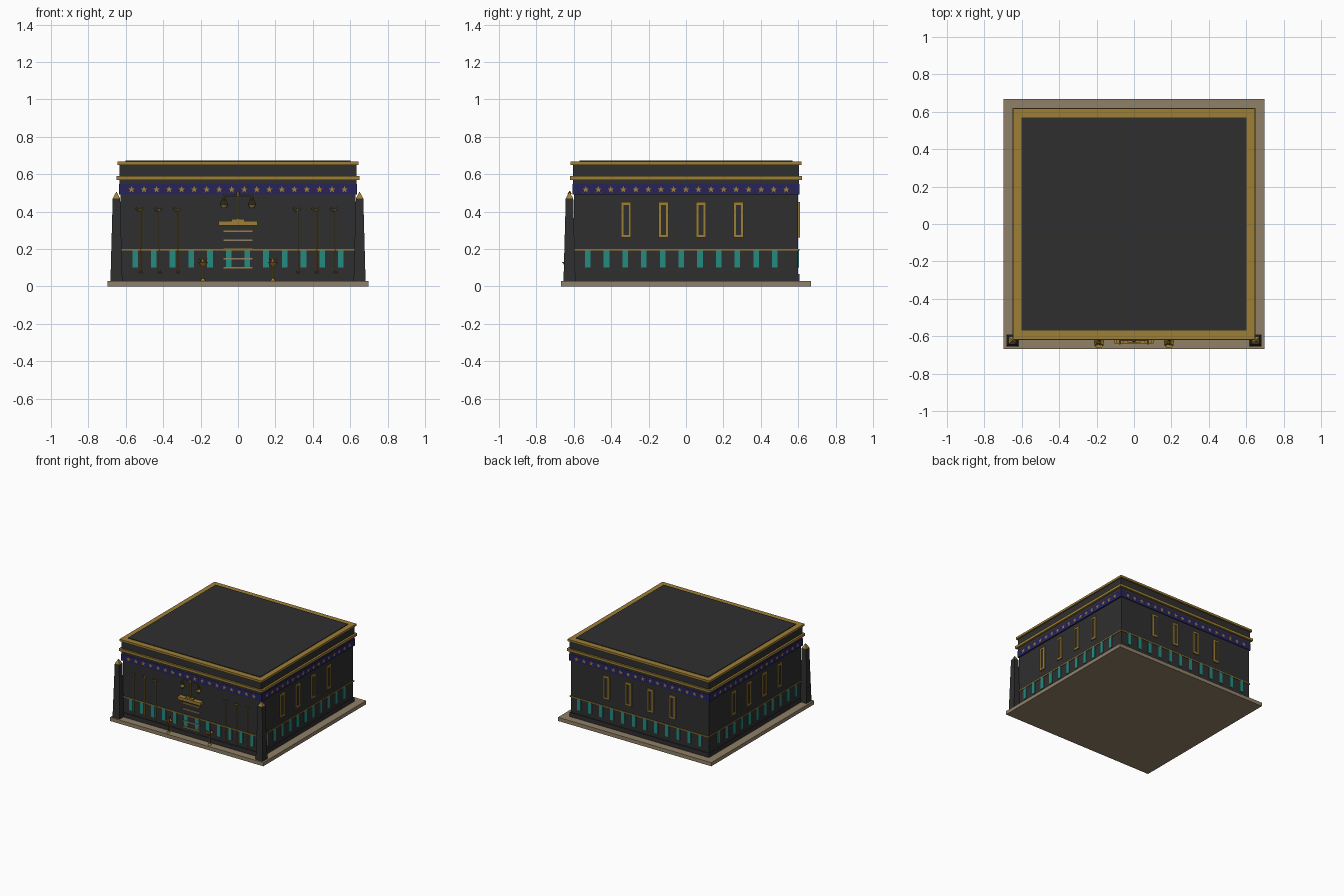
import bpy, bmesh
from math import pi, sin, cos, sqrt
from mathutils import Matrix, Vector

cube = bpy.data.objects.get("Cube")
if cube:
    bpy.data.objects.remove(cube)


def material(name, rgb):
    m = bpy.data.materials.new(name)
    m.use_nodes = True
    m.diffuse_color = (*rgb, 1)
    bsdf = m.node_tree.nodes["Principled BSDF"]
    bsdf.inputs["Base Color"].default_value = (*rgb, 1)
    bsdf.inputs["Roughness"].default_value = 0.7
    return m


DARK = material("dark stone", (0.028, 0.028, 0.028))
GOLD = material("gold", (0.34, 0.21, 0.036))
BLUE = material("deep blue", (0.02, 0.017, 0.10))
TEAL = material("teal", (0.018, 0.26, 0.22))
STONE = material("tan stone", (0.28, 0.22, 0.14))

WX, WY = 0.627, 0.60  # half sizes of the walls
I = Matrix.Identity(4)


class Part:
    """Collects simple solids into one object."""

    def __init__(self, name, mat):
        self.name, self.mat, self.bm = name, mat, bmesh.new()

    def box(self, lo, hi, m=I):
        lo, hi = Vector(lo), Vector(hi)
        t = Matrix.Translation((lo + hi) / 2) @ Matrix.Diagonal((*(hi - lo), 1))
        bmesh.ops.create_cube(self.bm, size=1, matrix=m @ t)
        return self

    def slab(self, hx, hy, z0, z1):
        return self.box((-hx, -hy, z0), (hx, hy, z1))

    def cone(self, base, r1, r2, h, sides=12, turn=0, caps=True):
        t = Matrix.Translation(Vector(base) + Vector((0, 0, h / 2))) @ Matrix.Rotation(turn, 4, "Z")
        bmesh.ops.create_cone(self.bm, cap_ends=caps, segments=sides, radius1=r1, radius2=r2, depth=h, matrix=t)
        return self

    def rod(self, a, b, r, sides=6):
        a, b = Vector(a), Vector(b)
        d = b - a
        t = Matrix.Translation((a + b) / 2) @ d.to_track_quat("Z", "Y").to_matrix().to_4x4()
        bmesh.ops.create_cone(self.bm, cap_ends=True, segments=sides, radius1=r, radius2=r, depth=d.length, matrix=t)
        return self

    def star(self, u, z, y, r, m):
        ring = []
        for i in range(10):
            a, k = pi / 2 + i * pi / 5, r if i % 2 == 0 else r * 0.42
            ring.append(self.bm.verts.new(m @ Vector((u + k * cos(a), y, z + k * sin(a)))))
        self.bm.faces.new(ring)

    def done(self):
        me = bpy.data.meshes.new(self.name)
        self.bm.to_mesh(me)
        self.bm.free()
        me.materials.append(self.mat)
        ob = bpy.data.objects.new(self.name, me)
        bpy.context.collection.objects.link(ob)
        return ob


# Main masses
Part("base_slab", STONE).slab(0.697, 0.667, 0, 0.03).done()
Part("walls", DARK).slab(WX, WY, 0.03, 0.65).done()
Part("plinth", DARK).slab(WX + 0.006, WY + 0.006, 0.03, 0.065).done()
Part("dado_line", GOLD).slab(WX + 0.006, WY + 0.006, 0.193, 0.201).done()
Part("star_band", BLUE).slab(0.637, 0.606, 0.49, 0.547).done()
Part("upper_wall", DARK).slab(0.634, 0.604, 0.547, 0.65).done()
Part("lower_cornice", GOLD).slab(0.65, 0.619, 0.57, 0.59).done()
Part("upper_cornice", GOLD).slab(0.645, 0.617, 0.65, 0.667).done()
Part("roof", DARK).slab(0.602, 0.57, 0.65, 0.672).done()

# Repeated wall decoration on the four sides
panels = Part("teal_panels", TEAL)
stars = Part("stars", GOLD)
frames = Part("window_frames", GOLD)
panes = Part("window_panes", DARK)
side_windows = [-0.32 + 0.2 * i for i in range(4)]
back_windows = [-0.3 + 0.2 * i for i in range(4)]
for side in range(4):
    m = Matrix.Rotation(side * pi / 2, 4, "Z")
    flank = side % 2 == 1
    wall = WX if flank else WY
    flip = -1 if side == 3 else 1
    us = [-0.525 + 0.1 * i for i in range(11)] if flank else [-0.55 + 0.1 * i for i in range(12)]
    for u in us:
        u *= flip
        panels.box((u - 0.015, -wall - 0.005, 0.10), (u + 0.015, -wall, 0.193), m)
    n = 17 if flank else 18
    for i in range(n):
        face = 0.637 if flank else 0.606
        stars.star((i - (n - 1) / 2) * 0.067, 0.518, -face - 0.003, 0.019, m)
    if side == 0:
        continue
    for u in side_windows if flank else back_windows:
        u *= flip
        y0, y1 = -wall - 0.009, -wall
        for s in (-1, 1):
            a, b = sorted((u + s * 0.014, u + s * 0.027))
            frames.box((a, y0, 0.26), (b, y1, 0.45), m)
            c, d = (0.26, 0.275) if s < 0 else (0.435, 0.45)
            frames.box((u - 0.014, y0, c), (u + 0.014, y1, d), m)
        panes.box((u - 0.014, -wall - 0.003, 0.275), (u + 0.014, y1, 0.435), m)
for p in (panels, stars, frames, panes):
    p.done()

# Corner obelisks with gold tips, and braziers beside the door
for name, s in (("left", 1), ("right", -1)):
    x, y, q = s * 0.65, -0.623, sqrt(2)
    Part(name + "_obelisk", DARK).cone((x, y, 0.03), 0.032 * q, 0.02 * q, 0.44, 4, pi / 4).done()
    Part(name + "_obelisk_tip", GOLD).cone((x, y, 0.47), 0.02 * q, 0, 0.037, 4, pi / 4).done()
    x, y = s * 0.187, -0.636
    b = Part(name + "_brazier", GOLD)
    b.rod((x, y, 0.03), (x, y, 0.115), 0.005)
    b.cone((x, y, 0.03), 0.014, 0.006, 0.012)
    b.cone((x, y, 0.105), 0.006, 0.028, 0.025, 12, 0, False)
    b.cone((x, y, 0.118), 0.016, 0, 0.04, 3, pi / 2)
    for i in range(3):
        a = pi / 2 + i * 2 * pi / 3
        b.rod((x, y, 0.11), (x + 0.024 * cos(a), y + 0.024 * sin(a), 0.15), 0.003, 4)
    b.done()

# Sceptres on the front wall: pole, slanted head, forked foot
sceptres = Part("sceptres", GOLD)
for x in (-0.52, -0.42, -0.32, 0.32, 0.42, 0.52):
    y = -0.611
    sceptres.rod((x, y, 0.085), (x, y, 0.41), 0.0045)
    sceptres.rod((x + 0.012, y, 0.415), (x - 0.016, y, 0.405), 0.005)
    sceptres.rod((x - 0.016, y, 0.405), (x - 0.024, y, 0.42), 0.004)
    for s in (-1, 1):
        sceptres.rod((x, y, 0.087), (x + s * 0.009, y, 0.07), 0.003)
sceptres.done()

# Doorway: dark leaf, lintel and crossing bars
Part("door", DARK).box((-0.08, -WY - 0.003, 0.03), (0.08, -WY, 0.325)).done()
Part("lintel", GOLD).box((-0.104, -0.638, 0.325), (0.104, -WY, 0.349)).done()
gold_bars, stone_bars = Part("gold_door_bars", GOLD), Part("stone_door_bars", STONE)
for i, z in enumerate((0.29, 0.243, 0.195, 0.143, 0.095)):
    (stone_bars if i % 2 else gold_bars).box((-0.08, -0.611, z), (0.08, -WY, z + 0.008))
gold_bars.done()
stone_bars.done()

# Balance scales standing on the lintel
y = -0.622
scales = Part("balance_scales", GOLD)
scales.box((-0.034, y - 0.012, 0.349), (0.034, y + 0.012, 0.36))
scales.rod((0, y, 0.36), (0, y, 0.5), 0.006, 8)
scales.rod((-0.075, y, 0.488), (0.075, y, 0.488), 0.004)
scales.cone((0, y, 0.495), 0.011, 0.003, 0.014, 8)
for s in (-1, 1):
    x = s * 0.075
    for i in range(3):
        a = pi / 6 + i * 2 * pi / 3
        scales.rod((x, y, 0.488), (x + 0.021 * cos(a), y + 0.017 * sin(a), 0.437), 0.002, 4)
    scales.cone((x, y, 0.418), 0.01, 0.022, 0.019)
scales.done()
